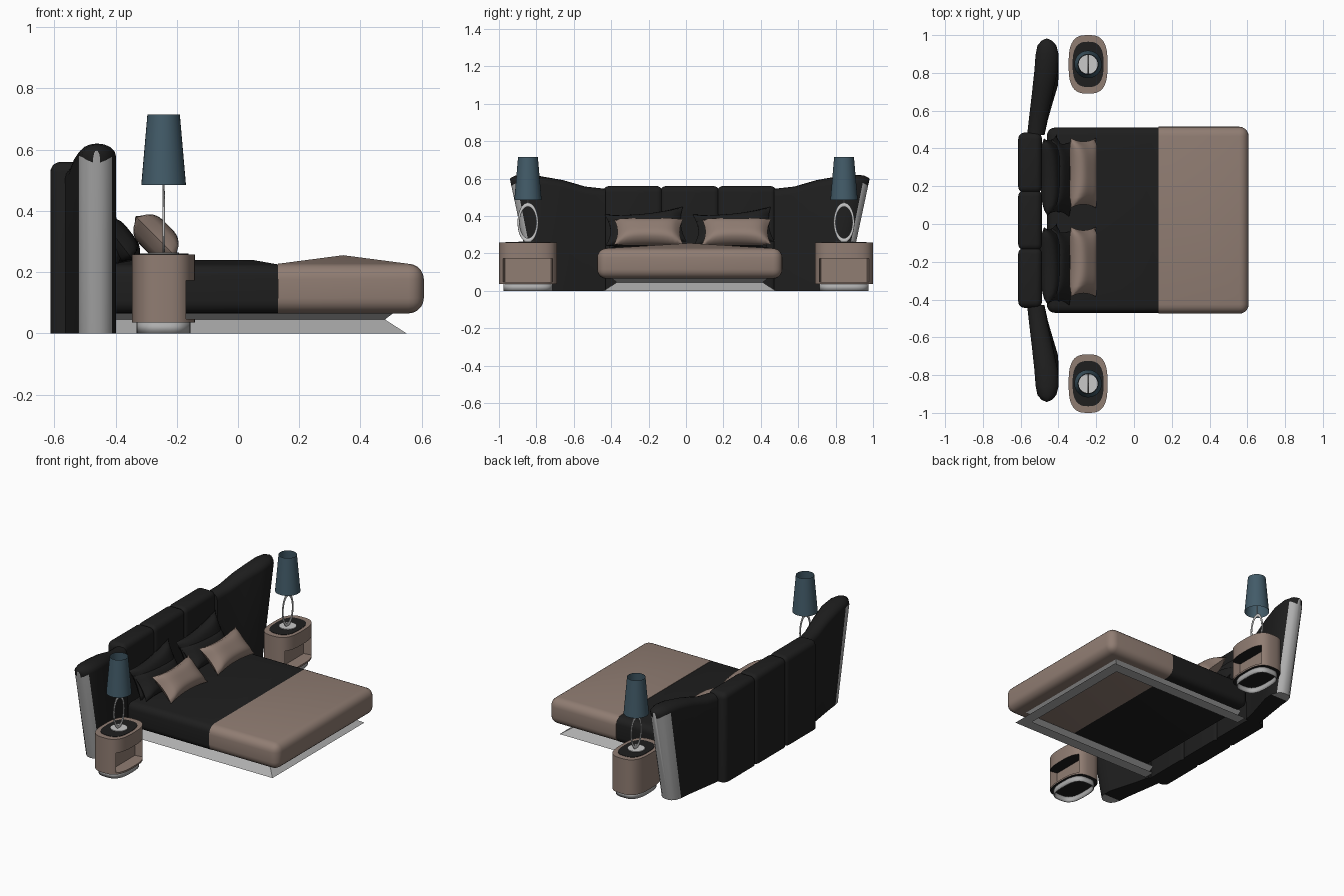
import bpy, bmesh, math
from mathutils import Vector

if "Cube" in bpy.data.objects:
    bpy.data.objects.remove(bpy.data.objects["Cube"])


def material(name, r, g, b):
    m = bpy.data.materials.new(name)
    m.use_nodes = True
    m.diffuse_color = (r, g, b, 1)
    m.node_tree.nodes["Principled BSDF"].inputs["Base Color"].default_value = (r, g, b, 1)
    return m


BLACK = material("black_fabric", 0.013, 0.013, 0.013)
BROWN = material("taupe_leather", 0.28, 0.205, 0.17)
GREY = material("grey_trim", 0.42, 0.42, 0.42)
METAL = material("pale_metal", 0.58, 0.58, 0.58)
TEAL = material("teal_shade", 0.055, 0.105, 0.14)
MID = 0.02  # bed centre line in y


def finish(name, bm, mats, angle=40):
    bmesh.ops.recalc_face_normals(bm, faces=bm.faces)
    me = bpy.data.meshes.new(name)
    bm.to_mesh(me)
    bm.free()
    ob = bpy.data.objects.new(name, me)
    bpy.context.collection.objects.link(ob)
    for m in mats:
        me.materials.append(m)
    smooth(ob, angle)
    return ob


def smooth(ob, angle=40):
    bpy.ops.object.select_all(action='DESELECT')
    ob.select_set(True)
    bpy.context.view_layer.objects.active = ob
    bpy.ops.object.shade_smooth_by_angle(angle=math.radians(angle))


def loft(bm, rings, closed=True):
    """Join rows of points with quads and return the vertices and faces by row."""
    rows = [[bm.verts.new(p) for p in ring] for ring in rings]
    n = len(rows[0])
    quads = []
    for a, b in zip(rows, rows[1:]):
        quads.append([bm.faces.new((a[i], a[(i + 1) % n], b[(i + 1) % n], b[i]))
                      for i in range(n if closed else n - 1)])
    return rows, quads


def prism(name, pts, z0, z1, mats, caps=True, under=0):
    bm = bmesh.new()
    rows, _ = loft(bm, [[(x, y, z) for x, y in pts] for z in (z0, z1)])
    if caps:
        bm.faces.new(rows[0]).material_index = under
        bm.faces.new(rows[1])
    return finish(name, bm, mats)


def oval(cx, cy, rx, ry, power=2.0, n=48):
    pts = []
    for i in range(n):
        c, s = math.cos(math.tau * i / n), math.sin(math.tau * i / n)
        pts.append((cx + rx * math.copysign(abs(c) ** (2 / power), c),
                    cy + ry * math.copysign(abs(s) ** (2 / power), s)))
    return pts


def soft_box(name, lo, hi, radius, mat, sharp, top=None):
    """Rounded box; edges inside the sharp(co) region stay crisp, top(bm, face) shapes the upper face."""
    bm = bmesh.new()
    bmesh.ops.create_cube(bm, size=1)
    lo, hi = Vector(lo), Vector(hi)
    for v in bm.verts:
        v.co = Vector([(lo[i] + hi[i]) / 2 + v.co[i] * (hi[i] - lo[i]) for i in range(3)])
    edges = [e for e in bm.edges if not all(sharp(v.co) for v in e.verts)]
    bmesh.ops.bevel(bm, geom=edges, offset=radius, segments=5, profile=0.5, affect='EDGES')
    if top:
        bm.normal_update()
        up = [f for f in bm.faces if f.normal.z > 0.99]
        top(bm, max(up, key=lambda f: f.calc_area()))
    return finish(name, bm, [mat], 30)


# Mattress: dark sheet and taupe blanket with a low peak
def at_seam(co):
    return abs(co.x - 0.13) < 0.001


soft_box("sheet", (-0.46, MID - 0.49, 0.065), (0.13, MID + 0.49, 0.225), 0.04, BLACK, at_seam,
         lambda bm, f: bmesh.ops.inset_individual(bm, faces=[f], thickness=0.12, depth=0.015))
soft_box("blanket", (0.13, MID - 0.495, 0.065), (0.607, MID + 0.495, 0.227), 0.05, BROWN, at_seam,
         lambda bm, f: bmesh.ops.poke(bm, faces=[f], offset=0.028))

# Flared bed base with a flat lip underneath, open in the middle
bm = bmesh.new()
loft(bm, [[(-0.46, MID - h, z), (x, MID - h, z), (x, MID + h, z), (-0.46, MID + h, z)]
          for x, h, z in ((0.48, 0.39, 0), (0.55, 0.46, 0),
                          (0.48, 0.39, 0.045), (0.51, 0.42, 0.068))], closed=False)
finish("bed_base", bm, [GREY], 10)

# Headboard centre panels, slightly overlapping so the seams stay shallow
for i in (-1, 0, 1):
    y = MID + i * 0.304
    soft_box(f"headboard_panel_{i + 2}", (-0.613, y - 0.16, 0), (-0.487, y + 0.16, 0.56), 0.034,
             BLACK, lambda co: co.z < 0.01)

# Headboard wings: (y, x, half thickness, height) along the wing
STATIONS = [(0.45, -0.52, 0.046, 0.545), (0.56, -0.505, 0.049, 0.557), (0.68, -0.485, 0.055, 0.592),
            (0.80, -0.465, 0.062, 0.613), (0.88, -0.46, 0.061, 0.62), (0.93, -0.461, 0.05, 0.617),
            (0.955, -0.462, 0.03, 0.605), (0.962, -0.462, 0.012, 0.598)]
ARC = 8
for side, label in ((1, "left"), (-1, "right")):
    rings = []
    for y, x, half, h in STATIONS:
        ring = [(x + half, 0)]
        shoulder = min(h - 0.04, 0.588)
        for k in range(ARC + 1):
            a = math.pi * k / ARC
            ring.append((x + half * math.cos(a), shoulder + (h - shoulder) * math.sin(a)))
        ring.append((x - half, 0))
        # the outer end leans inward towards the floor
        rings.append([(px, MID + side * (0.45 + (y - 0.45) * (0.75 + 0.25 * min(1, pz / 0.6))), pz)
                      for px, pz in ring])
    bm = bmesh.new()
    rows, quads = loft(bm, rings)
    bm.faces.new(rows[0])
    bm.faces.new(rows[-1]).material_index = 1
    # grey end trim below the padded rim, reaching further round the back and underside
    for r, row in enumerate(quads):
        for k in (0, ARC + 1, ARC + 2):
            row[k].material_index = int(r >= (5 if k == 0 else 4))
    finish(f"headboard_wing_{label}", bm, [BLACK, GREY])


# Pillows with pinched corners
def pillow(name, centre, width, height, thick, lean, roll, mat, n=14):
    lean, roll = math.radians(lean), math.radians(roll)
    up = Vector((-math.sin(lean), 0, math.cos(lean)))
    out = Vector((math.cos(lean), 0, math.sin(lean)))
    side = Vector((0, 1, 0))
    bm = bmesh.new()
    for face in (1, -1):
        rows = []
        for i in range(n + 1):
            row = []
            for j in range(n + 1):
                u, v = 2 * i / n - 1, 2 * j / n - 1
                a = u * width / 2 * (1 - 0.1 * (1 - v * v))
                b = v * height / 2 * (1 - 0.18 * (1 - u * u))
                t = face * thick / 2 * ((1 - u ** 4) * (1 - v ** 4)) ** 0.6
                a, b = a * math.cos(roll) - b * math.sin(roll), a * math.sin(roll) + b * math.cos(roll)
                row.append(Vector(centre) + side * a + up * b + out * t)
            rows.append(row)
        loft(bm, rows, closed=False)
    bmesh.ops.remove_doubles(bm, verts=bm.verts, dist=0.0001)
    finish(name, bm, [mat], 60)


for s, label in ((1, "left"), (-1, "right")):
    y = MID + s * 0.235
    pillow(f"back_pillow_{label}", (-0.435, y, 0.335), 0.42, 0.2, 0.1, 20, 6, BLACK)
    pillow(f"middle_pillow_{label}", (-0.39, y - 0.01, 0.3), 0.4, 0.18, 0.1, 38, -4, BLACK)
    pillow(f"front_pillow_{label}", (-0.268, y + 0.015, 0.315), 0.37, 0.19, 0.11, 45, 0, BROWN)

# Nightstands and lamps
CX = -0.243
for s, label in ((1, "left"), (-1, "right")):
    cy = s * 0.845
    outline = oval(CX, cy, 0.103, 0.155, 2.9)
    plinth = prism(f"nightstand_plinth_{label}", oval(CX, cy, 0.088, 0.132, 2.9), 0, 0.036, [GREY], caps=False)
    wall = plinth.modifiers.new("wall", 'SOLIDIFY')
    wall.thickness = 0.006
    prism(f"nightstand_floor_{label}", outline, 0.035, 0.046, [BROWN, BLACK], under=1)
    # walls around the shallow front niche
    shell = [p for p in outline if p[0] < CX or abs(p[1] - cy) > 0.124]
    shell += [(CX + 0.025, cy - 0.124), (CX + 0.025, cy + 0.124)]
    prism(f"nightstand_shell_{label}", shell, 0.046, 0.172, [BROWN])
    prism(f"nightstand_drawer_{label}", outline, 0.172, 0.258, [BROWN, BLACK], under=1)
    prism(f"nightstand_top_{label}", oval(CX, cy, 0.082, 0.12, 2.7), 0.256, 0.26, [BLACK])

    # lamp foot, flat hoop, stem and open shade
    prism(f"lamp_foot_{label}", oval(CX, cy, 0.05, 0.05, n=32), 0.259, 0.264, [METAL])
    bpy.ops.mesh.primitive_torus_add(location=(CX, cy, 0.365), rotation=(0, math.pi / 2, 0),
                                     major_radius=0.05, minor_radius=0.006,
                                     major_segments=40, minor_segments=10)
    hoop = bpy.context.object
    hoop.name = f"lamp_hoop_{label}"
    hoop.scale = (1.9, 1, 0.7)
    hoop.data.materials.append(METAL)
    smooth(hoop, 60)
    prism(f"lamp_stem_{label}", oval(CX, cy, 0.003, 0.003, n=10), 0.455, 0.6, [METAL])
    bm = bmesh.new()
    loft(bm, [[(x, y, z) for x, y in oval(CX, cy, r, r, n=32)] for r, z in ((0.073, 0.485), (0.053, 0.715))])
    finish(f"lamp_shade_{label}", bm, [TEAL])
